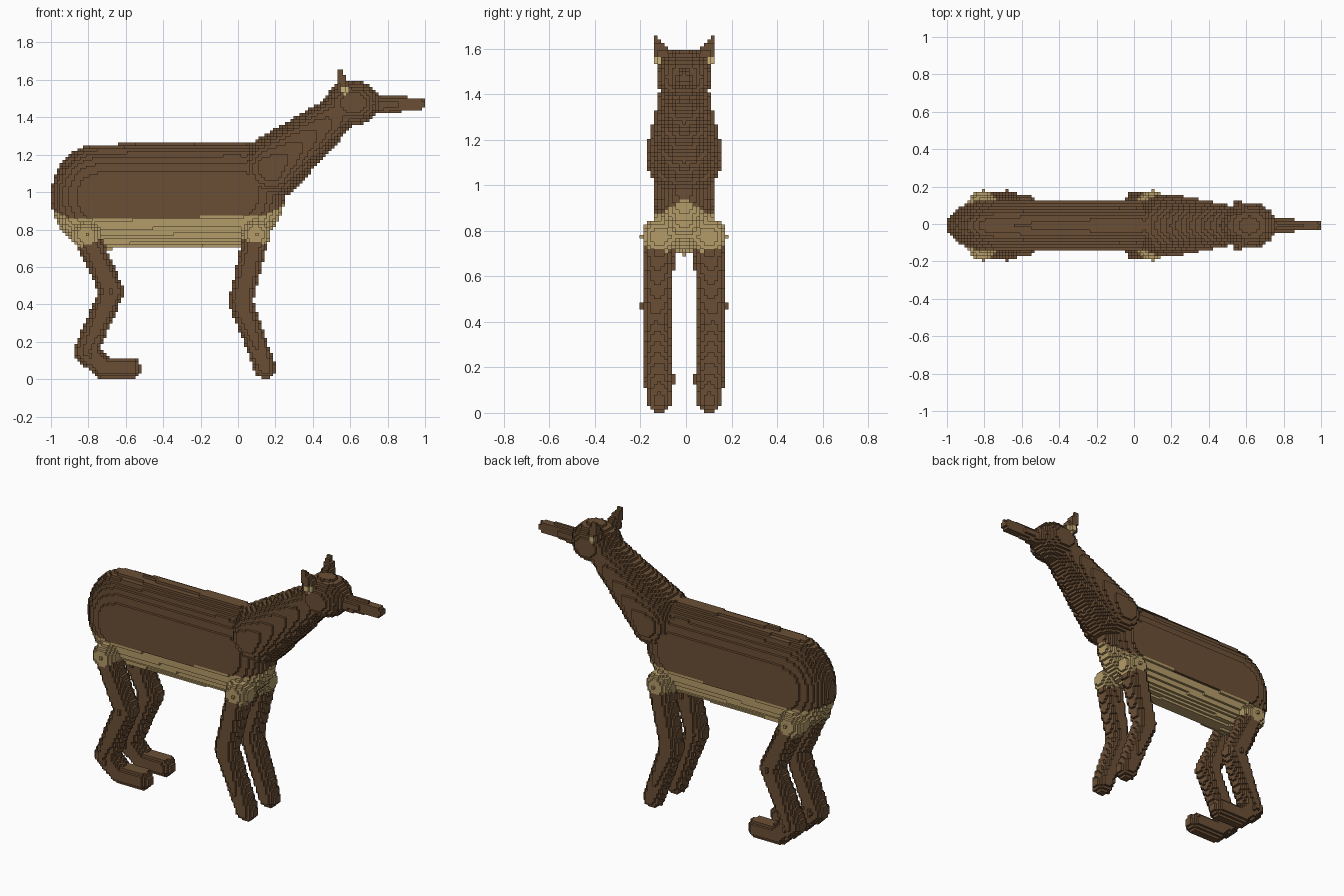
import bpy, bmesh, math
from mathutils import Vector

if "Cube" in bpy.data.objects:
    bpy.data.objects.remove(bpy.data.objects["Cube"], do_unlink=True)

V = 2 / 128            # block size
YC = -V / 2            # symmetry plane, on a row of blocks


def material(name, rgb):
    m = bpy.data.materials.new(name)
    m.use_nodes = True
    m.diffuse_color = (*rgb, 1)
    m.node_tree.nodes["Principled BSDF"].inputs["Base Color"].default_value = (*rgb, 1)
    return m


BROWN = material("brown_hide", (0.147, 0.078, 0.036))
TAN = material("tan_underside", (0.462, 0.332, 0.141))
EYE = material("pale_eye", (0.62, 0.46, 0.21))


def centre(cell):
    return Vector((-1 + (cell[0] + .5) * V, cell[1] * V + YC, (cell[2] + .5) * V))


def rod(a, b, ra, rb, scale=(1, 1, 1)):
    """Blocks inside a tapered, round-ended rod, stretched by scale."""
    s = Vector(scale)
    div = lambda p: Vector((p[0] / s.x, p[1] / s.y, p[2] / s.z))
    a0, b0 = Vector(a), Vector(b)
    A, B = div(a0), div(b0)
    axis = B - A
    length2 = max(axis.length_squared, 1e-9)
    reach = s * max(ra, rb)
    lo = [min(a0[i], b0[i]) - reach[i] for i in range(3)]
    hi = [max(a0[i], b0[i]) + reach[i] for i in range(3)]
    off = (-1, YC, 0)
    spans = [range(math.floor((lo[i] - off[i]) / V) - 1, math.ceil((hi[i] - off[i]) / V) + 2)
             for i in range(3)]
    cells = set()
    for i in spans[0]:
        for j in spans[1]:
            for k in spans[2]:
                if k < 0:
                    continue
                p = div(centre((i, j, k)))
                t = min(1, max(0, (p - A).dot(axis) / length2))
                if (p - A - axis * t).length <= ra + (rb - ra) * t:
                    cells.add((i, j, k))
    return cells


def chain(points, radii):
    """Blocks along a limb with a joint at each point."""
    cells = set()
    for n in range(len(points) - 1):
        cells |= rod(points[n], points[n + 1], radii[n], radii[n + 1])
    return cells


parts = []             # name, blocks, materials, rule for the material
taken = set()


def add(name, cells, mats, rule=lambda p: 0):
    cells = cells - taken
    taken.update(cells)
    parts.append((name, cells, mats, rule))


# Eyes, ears and leg joints
for side, s in (("left", 1), ("right", -1)):
    add(side + "_eye", rod((.566, YC + s * .1, 1.545), (.566, YC + s * .108, 1.545), .024, .024), [EYE])
    add(side + "_ear", rod((.562, YC + s * .088, 1.56), (.55, YC + s * .127, 1.645), .042, .014), [BROWN])
    for end, x, z in (("front", .095, .775), ("rear", -.81, .768)):
        add(f"{side}_{end}_joint", rod((x, YC + s * .1, z), (x, YC + s * .109, z), .079, .079), [TAN])


# Trunk, tan below a line that lifts at the chest and rump
def belly(p):
    line = .855 + (V if p.x > -.2 else 0) + .6 * max(0, p.x - .14) + .5 * max(0, -.9 - p.x)
    return 1 if p.z < line else 0


add("body", rod((-.75, YC, .975), (0, YC, .988), 1, 1, (.25, .14, .281)), [BROWN, TAN], belly)

# Neck, head and snout
add("neck", rod((.18, YC, 1.13), (.61, YC, 1.48), .172, .088), [BROWN])
add("head", rod((.615, YC, 1.477), (.6151, YC, 1.477), 1, 1, (.145, .124, .118)), [BROWN])
add("snout", rod((.7, YC, 1.465), (.97, YC, 1.472), .049, .034, (1, .8, 1)), [BROWN])

# Legs
for side, s in (("left", 1), ("right", -1)):
    y = YC + s * .11
    yk = YC + s * .122
    add(side + "_front_leg",
        chain([(.095, y, .76), (.015, yk, .41), (.146, y, .057)], [.07, .064, .057]), [BROWN])
    add(side + "_rear_leg",
        chain([(-.81, y, .765), (-.675, yk, .47), (-.815, y, .145), (-.715, y, .059), (-.575, y, .059)],
              [.07, .066, .064, .058, .058]), [BROWN])

# Turn the blocks of each part into outer faces
DIRS = [(a, d) for a in range(3) for d in (1, -1)]
for name, cells, mats, rule in parts:
    bm = bmesh.new()
    verts = {}

    def corner(key):
        if key not in verts:
            verts[key] = bm.verts.new((-1 + key[0] * V, YC + (key[1] - .5) * V, key[2] * V))
        return verts[key]

    for c in sorted(cells):
        index = rule(centre(c))
        for a, d in DIRS:
            near = list(c)
            near[a] += d
            if tuple(near) in taken:
                continue
            u, w = (a + 1) % 3, (a + 2) % 3
            loop = []
            for du, dw in ((0, 0), (1, 0), (1, 1), (0, 1)):
                k = list(c)
                k[a] += d > 0
                k[u] += du
                k[w] += dw
                loop.append(corner(tuple(k)))
            face = bm.faces.new(loop if d > 0 else loop[::-1])
            face.material_index = index
    mesh = bpy.data.meshes.new(name)
    bm.to_mesh(mesh)
    bm.free()
    for m in mats:
        mesh.materials.append(m)
    bpy.context.scene.collection.objects.link(bpy.data.objects.new(name, mesh))
